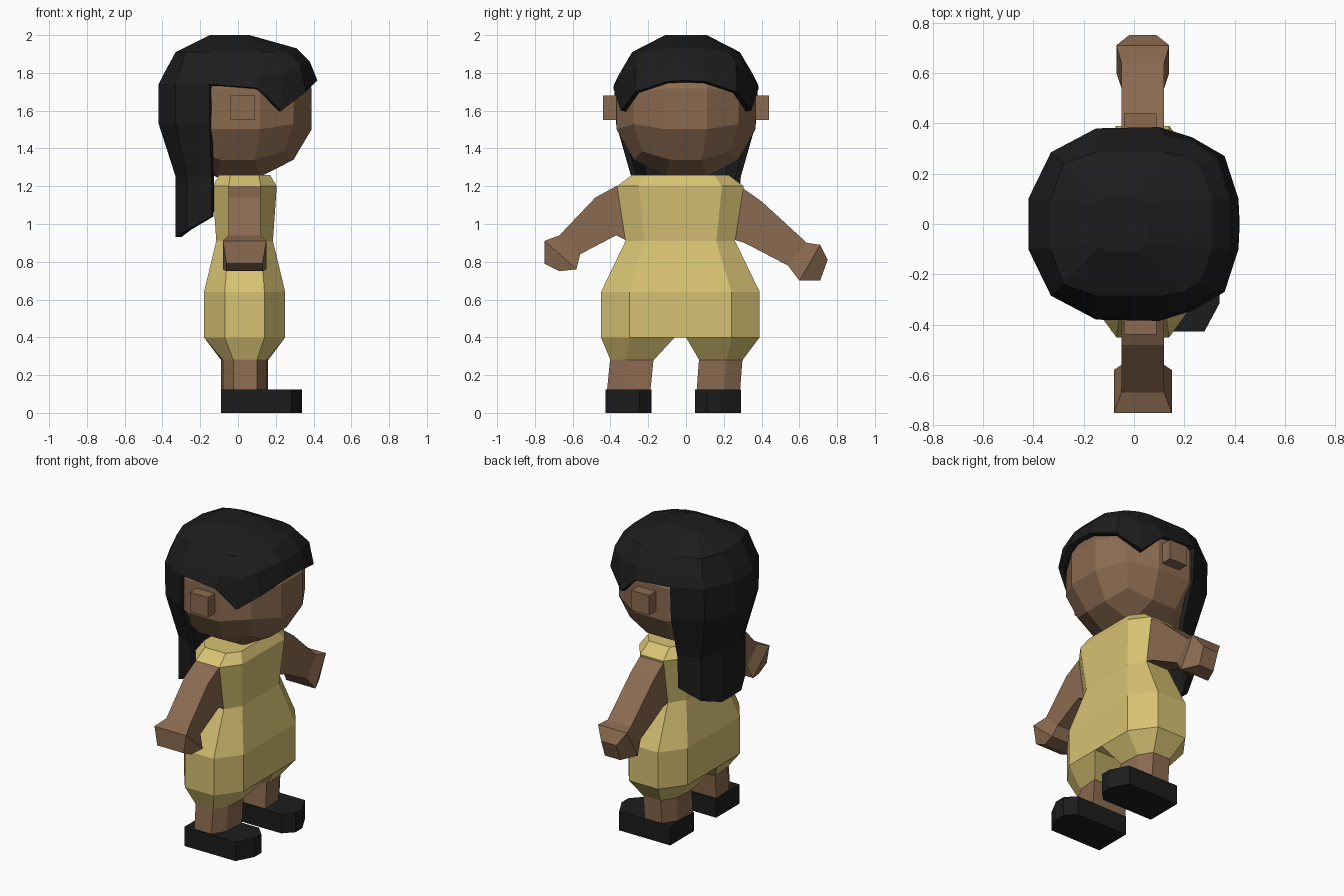
import bpy, bmesh
from mathutils import Vector

if "Cube" in bpy.data.objects:
    bpy.data.objects.remove(bpy.data.objects["Cube"])


def material(name, rgb):
    m = bpy.data.materials.new(name)
    m.diffuse_color = (*rgb, 1)
    m.use_nodes = True
    m.node_tree.nodes["Principled BSDF"].inputs["Base Color"].default_value = m.diffuse_color
    return m


SKIN = material("skin", (0.26, 0.145, 0.08))
CLOTH = material("cloth", (0.68, 0.54, 0.17))
BLACK = material("black", (0.012, 0.012, 0.012))


def finish(name, bm, mat):
    bmesh.ops.recalc_face_normals(bm, faces=bm.faces[:])
    me = bpy.data.meshes.new(name)
    bm.to_mesh(me)
    bm.free()
    me.materials.append(mat)
    ob = bpy.data.objects.new(name, me)
    bpy.context.collection.objects.link(ob)
    return ob


def loft(name, rings, mat):
    """Closed skin through equal-length rings of points, capped at both ends."""
    bm = bmesh.new()
    rows = [[bm.verts.new(p) for p in r] for r in rings]
    n = len(rows[0])
    for a, b in zip(rows, rows[1:]):
        for i in range(n):
            j = (i + 1) % n
            bm.faces.new((a[i], a[j], b[j], b[i]))
    bm.faces.new(rows[0])
    bm.faces.new(rows[-1])
    return finish(name, bm, mat)


# head: cube subdivided in thirds and rounded to a quad sphere
bm = bmesh.new()
bmesh.ops.create_cube(bm, size=2)
bmesh.ops.subdivide_edges(bm, edges=bm.edges[:], cuts=2, use_grid_fill=True)
for v in bm.verts:
    p = Vector([c if abs(c) > 0.9 else c * 0.9 for c in v.co]).normalized()
    v.co = (p.x * 0.424, p.y * 0.4, 1.61 + p.z * 0.391)
finish("head", bm, SKIN)

# ears
for s, side in ((-1, "right"), (1, "left")):
    loft(side + "_ear", [[(x, s * y, z) for x, z in
         ((-0.04, 1.55), (0.09, 1.55), (0.09, 1.68), (-0.04, 1.68))] for y in (0.33, 0.44)], SKIN)

# hair: half shell, columns from front centre to back centre, mirrored and thickened
front = [
    [(.06, 0, 2.0), (.31, 0, 1.93), (.38, 0, 1.86), (.42, 0, 1.76)],
    [(.05, .08, 2.0), (.31, .1, 1.93), (.38, .1, 1.86), (.415, .1, 1.755)],
    [(.04, .09, 2.0), (.26, .23, 1.91), (.33, .265, 1.84), (.36, .27, 1.70)],
    [(.02, .10, 2.0), (.19, .27, 1.91), (.24, .325, 1.8), (.23, .345, 1.60)],
    [(0, .11, 2.0), (.12, .285, 1.91), (.12, .35, 1.8), (.10, .385, 1.72)],
    [(-.11, .11, 2.0), (-.15, .285, 1.91), (-.15, .35, 1.8), (-.15, .38, 1.74)],
    [(-.14, .09, 2.0), (-.28, .24, 1.91), (-.31, .27, 1.8), (-.33, .285, 1.74)],
    [(-.15, .08, 2.0), (-.33, .1, 1.91), (-.39, .1, 1.8), (-.42, .1, 1.74)],
    [(-.15, 0, 2.0), (-.33, 0, 1.91), (-.39, 0, 1.8), (-.42, 0, 1.74)]]
tails = {
    5: [(-.15, .37, 1.53), (-.14, .29, 1.25), (-.14, .28, 1.04)],
    6: [(-.33, .28, 1.53), (-.27, .23, 1.25), (-.27, .23, .97)],
    7: [(-.42, .1, 1.53), (-.33, .1, 1.25), (-.33, .1, .93)],
    8: [(-.42, 0, 1.53), (-.33, 0, 1.25), (-.33, 0, .93)]}
bm = bmesh.new()
cols = [[bm.verts.new(p) for p in c + tails.get(i, [])] for i, c in enumerate(front)]
for a, b in zip(cols, cols[1:]):
    for k in range(min(len(a), len(b)) - 1):
        bm.faces.new((a[k], b[k], b[k + 1], a[k + 1]))
bm.faces.new([c[0] for c in cols])
hair = finish("hair", bm, BLACK)
mirror = hair.modifiers.new("mirror", "MIRROR")
mirror.use_axis = (False, True, False)
mirror.use_clip = True
thick = hair.modifiers.new("thickness", "SOLIDIFY")
thick.thickness = 0.03
thick.offset = -1

# dress body: stacked octagons (z, half depth, side half, half width, face half)
CX, CY = 0.035, -0.03


def octagon(z, hx, sx, hy, fy):
    q = [(hx, -fy), (hx, fy), (sx, hy), (-sx, hy)]
    q += [(-x, -y) for x, y in q]
    return [(CX + x, CY + y, z) for x, y in q]


loft("dress_body", [octagon(*r) for r in (
    (.40, .215, .105, .42, .27), (.64, .215, .105, .42, .27), (.91, .15, .085, .29, .19),
    (1.20, .17, .085, .335, .22), (1.26, .135, .075, .255, .18))], CLOTH)

# shorts, legs and shoes
for s, side in ((-1, "right"), (1, "left")):
    def ring(z, pts, cy):
        return [(x, cy + s * y, z) for x, y in pts]
    hip = [(-.07, .42), (.14, .42), (.25, .27), (.25, .03), (-.18, .03), (-.18, .27)]
    leg = [(-.025, .115), (.10, .115), (.15, .03), (.16, -.115), (-.09, -.115), (-.08, .03)]
    shoe = [(-.09, .122), (.28, .122), (.34, .01), (.34, -.06), (.28, -.122), (-.09, -.122)]
    top_y = -.285 if s < 0 else .185
    foot_y = -.305 if s < 0 else .17
    loft(side + "_shorts", [ring(.40, hip, CY), ring(.28, leg, top_y)], CLOTH)
    loft(side + "_leg", [ring(.30, leg, top_y), ring(.10, leg, foot_y)], SKIN)
    loft(side + "_shoe", [ring(.125, shoe, foot_y), ring(0, shoe, foot_y)], BLACK)

# arms: sections of upper (y, z), lower (y, z) and x range
arms = {
    "right_arm": [(-.30, 1.20, -.28, .92, -.05, .12), (-.37, 1.20, -.32, .915, -.05, .12),
                  (-.48, 1.14, -.37, .94, -.05, .12), (-.67, .94, -.56, .84, -.05, .12),
                  (-.75, .91, -.58, .76, -.08, .15), (-.75, .79, -.67, .75, -.06, .13)],
    "left_arm": [(.24, 1.19, .22, .92, -.05, .12), (.30, 1.19, .26, .915, -.05, .12),
                 (.40, 1.12, .31, .90, -.05, .12), (.64, .90, .54, .78, -.05, .12),
                 (.71, .89, .60, .70, -.07, .14), (.75, .81, .71, .70, -.02, .09)]}
for name, sections in arms.items():
    loft(name, [[(x0, uy, uz), (x1, uy, uz), (x1, ly, lz), (x0, ly, lz)]
                for uy, uz, ly, lz, x0, x1 in sections], SKIN)
